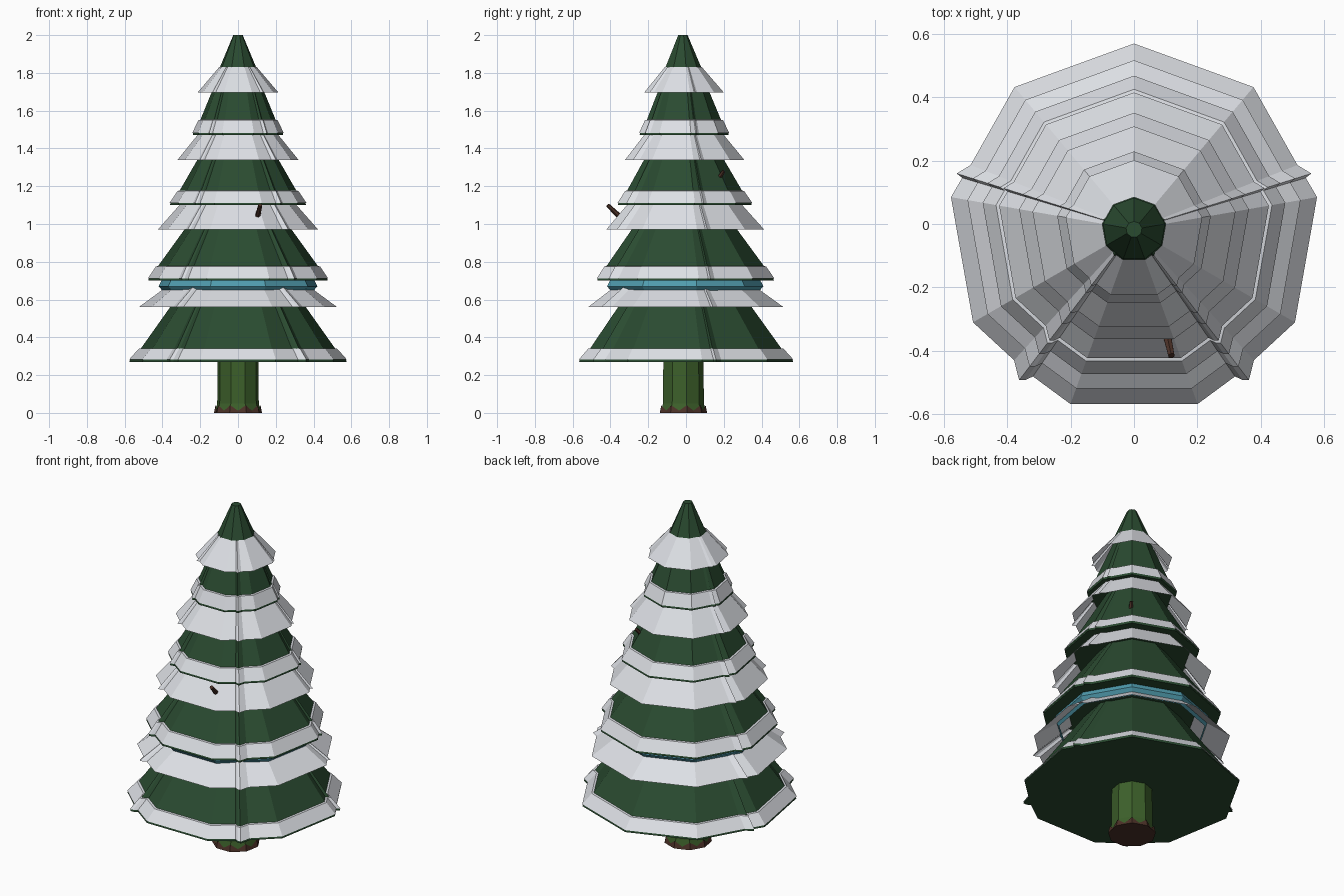
import bpy, bmesh
from math import cos, sin, radians
from mathutils import Vector

if "Cube" in bpy.data.objects:
    bpy.data.objects.remove(bpy.data.objects["Cube"])

CY = -0.017  # tree axis offset in y


def material(name, rgb):
    m = bpy.data.materials.new(name)
    m.diffuse_color = (*rgb, 1)
    m.use_nodes = True
    m.node_tree.nodes["Principled BSDF"].inputs["Base Color"].default_value = m.diffuse_color
    return m


GREEN = material("needle_green", (0.023, 0.07, 0.03))
BARK = material("mossy_bark", (0.045, 0.115, 0.023))
BROWN = material("dark_wood", (0.07, 0.03, 0.02))
BLUE = material("ribbon_blue", (0.08, 0.33, 0.42))
SNOW = material("snow", (0.72, 0.74, 0.78))

# Half outline (angle, radius factor): a nonagon with two pleats, mirrored in x
half = [(50, 1), (21.5, 0.945), (17.5, 1.0), (16.7, 0.965), (10, 1), (-30, 1),
        (-47.5, 0.955), (-52.7, 1.02), (-54.2, 1.0), (-55.5, 0.96), (-70, 1)]
pts = [(cos(radians(a)) * f, sin(radians(a)) * f) for a, f in half]
PLEATED = [(0, 1)] + [(-x, y) for x, y in pts] + pts[::-1]
NONAGON = [(cos(radians(90 + 40 * k)), sin(radians(90 + 40 * k))) for k in range(9)]


def finish(name, bm, mat):
    bmesh.ops.recalc_face_normals(bm, faces=bm.faces)
    me = bpy.data.meshes.new(name)
    bm.to_mesh(me)
    bm.free()
    me.materials.append(mat)
    ob = bpy.data.objects.new(name, me)
    bpy.context.collection.objects.link(ob)
    return ob


def loft(name, profile, mat, outline=PLEATED, caps=True):
    """Sweep the outline through (half width, z) rings."""
    bm = bmesh.new()
    rings = [[bm.verts.new((x * r / 0.985, y * r / 0.985 + CY, z)) for x, y in outline]
             for r, z in profile]
    n = len(outline)
    for a, b in zip(rings, rings[1:]):
        for i in range(n):
            j = (i + 1) % n
            bm.faces.new((a[i], a[j], b[j], b[i]))
    if caps:
        bm.faces.new(rings[0])
        bm.faces.new(rings[-1])
    return finish(name, bm, mat)


def twig(name, start, end, r0, r1):
    a, b = Vector(start), Vector(end)
    bm = bmesh.new()
    bmesh.ops.create_cone(bm, cap_ends=True, segments=6, radius1=r0, radius2=r1,
                          depth=(b - a).length)
    ob = finish(name, bm, BROWN)
    ob.location = (a + b) / 2
    ob.rotation_euler = (b - a).to_track_quat('Z', 'Y').to_euler()


# Tiers: (base r, base z, r at rim snow top, z of it, top r, top z)
tiers = [(0.575, 0.27, 0.515, 0.34, 0.26, 0.70),
         (0.475, 0.70, 0.425, 0.775, 0.19, 1.10),
         (0.36, 1.10, 0.31, 1.175, 0.14, 1.47),
         (0.24, 1.47, 0.20, 1.55, 0.085, 1.83)]
# Snow skirts between tiers: (outer r, z, inner r, z)
skirts = [(0.525, 0.56, 0.335, 0.70), (0.425, 0.97, 0.31, 1.10),
          (0.32, 1.34, 0.215, 1.47), (0.215, 1.695, 0.10, 1.83)]

for i, ((r0, z0, r1, z1, r2, z2), (so, sz, si, st)) in enumerate(zip(tiers, skirts), 1):
    loft(f"branch_tier_{i}", [(r0, z0), (r0 - 0.003, z0 + 0.012), (r1, z1), (r2, z2)], GREEN)
    loft(f"rim_snow_{i}", [(r0 + 0.002, z0 + 0.012), (r1 + 0.01, z1), (r1 - 0.006, z1 + 0.003)],
         SNOW, caps=False)
    loft(f"snow_skirt_{i}", [(so, sz), (si, st)], SNOW, caps=False)

# Tree tip
loft("tree_tip", [(0.098, 1.825), (0.025, 2.0)], GREEN, NONAGON)

# Ribbon around the lower tier
loft("ribbon", [(0.39, 0.635), (0.42, 0.67), (0.405, 0.70)], BLUE, NONAGON, caps=False)

# Trunk with a jagged wooden foot
loft("trunk", [(0.122, 0.004), (0.11, 0.05), (0.108, 0.28)], BARK, NONAGON)
bm = bmesh.new()
low, high = [], []
for k in range(18):
    a = radians(90 + 20 * k)
    f = 1.0 if k % 2 == 0 else 0.945
    h = 0.04 if k % 2 == 0 else 0.012
    low.append(bm.verts.new((0.129 * f * cos(a), 0.129 * f * sin(a) + CY, 0)))
    high.append(bm.verts.new((0.121 * f * cos(a), 0.121 * f * sin(a) + CY, h)))
for k in range(18):
    j = (k + 1) % 18
    bm.faces.new((low[k], low[j], high[j], high[k]))
bm.faces.new(low[::-1])
finish("trunk_foot", bm, BROWN)

# Twigs poking through the branches
twig("front_twig", (0.097, -0.32, 1.01), (0.118, -0.415, 1.10), 0.016, 0.011)
twig("back_twig", (0.165, 0.165, 1.23), (0.185, 0.20, 1.28), 0.013, 0.01)
